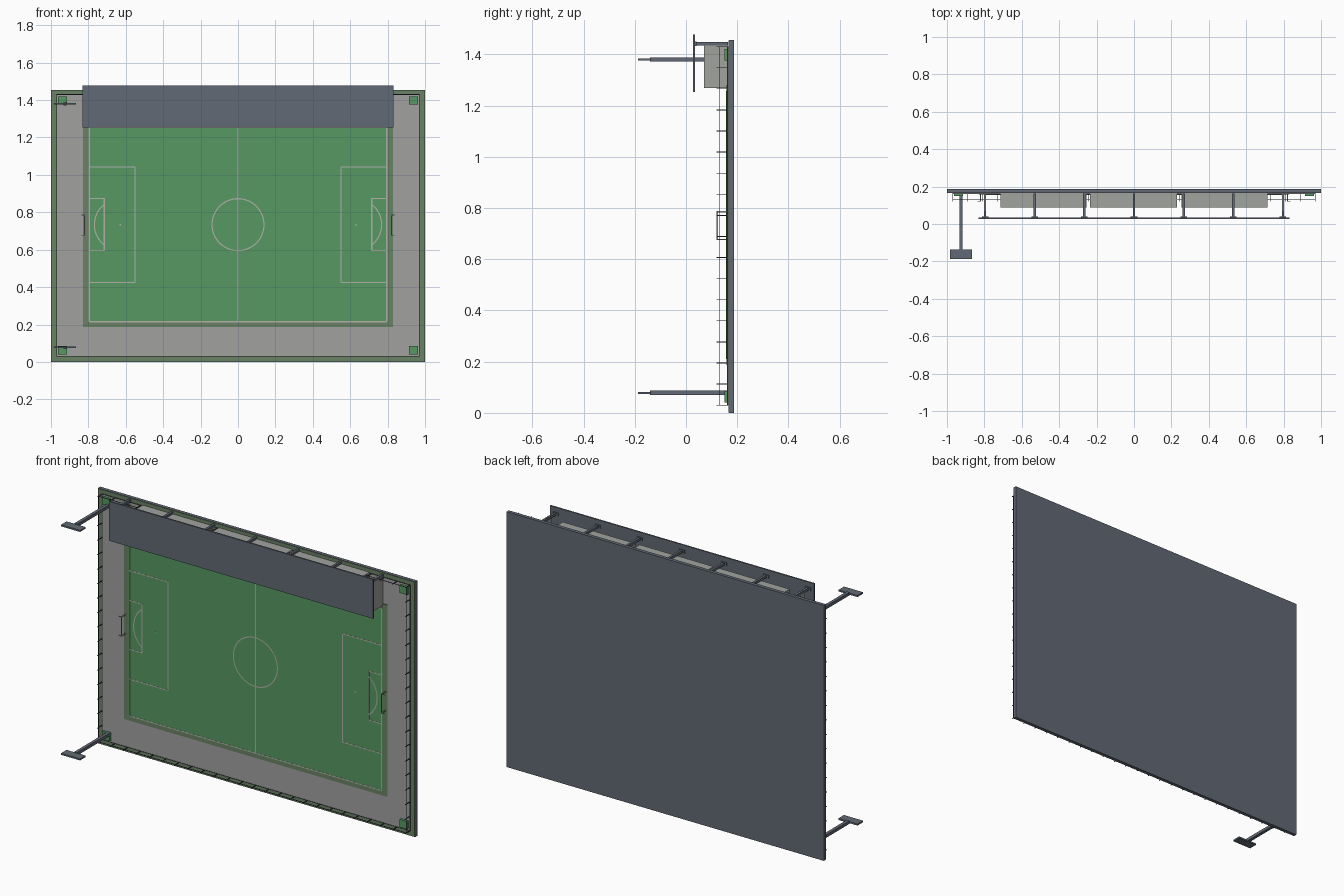
import bpy, bmesh, math
from mathutils import Vector

if "Cube" in bpy.data.objects:
    bpy.data.objects.remove(bpy.data.objects["Cube"])

def srgb(*c):
    return tuple((v / 255 / 12.92 if v < 10 else ((v / 255 + 0.055) / 1.055) ** 2.4) for v in c) + (1,)

def material(name, *c):
    m = bpy.data.materials.new(name)
    m.diffuse_color = srgb(*c)
    m.use_nodes = True
    m.node_tree.nodes["Principled BSDF"].inputs["Base Color"].default_value = m.diffuse_color
    return m

SLATE = material("slate", 98, 106, 117)
OLIVE = material("olive_grass", 106, 130, 101)
PAVING = material("grey_paving", 161, 161, 160)
TURF = material("turf_green", 86, 153, 98)
CHALK = material("chalk_lines", 178, 178, 170)
CONCRETE = material("stand_grey", 160, 163, 158)
IRON = material("dark_iron", 55, 60, 66)

def new_object(name, bm, mat):
    me = bpy.data.meshes.new(name)
    bmesh.ops.recalc_face_normals(bm, faces=bm.faces)
    bm.to_mesh(me)
    bm.free()
    me.materials.append(mat)
    ob = bpy.data.objects.new(name, me)
    bpy.context.collection.objects.link(ob)
    return ob

def add_box(bm, x, y, z):
    """Add a box given (min, max) on each axis."""
    vs = bmesh.ops.create_cube(bm, size=1)["verts"]
    for v in vs:
        v.co = Vector([(a + b) / 2 + c * (b - a) for (a, b), c in zip((x, y, z), v.co)])

def boxes(name, mat, *specs):
    bm = bmesh.new()
    for s in specs:
        add_box(bm, *s)
    return new_object(name, bm, mat)

def span(c, w):
    return (c - w / 2, c + w / 2)

MID = 0.734          # height of the pitch centre
GROUND = 0.167       # front of the base slab

# Base slab with layered ground plates
boxes("base_slab", SLATE, ((-1, 1), (GROUND, 0.187), (0, 1.455)))
boxes("grass_border", OLIVE, ((-0.998, 0.998), (0.165, GROUND), (0.002, 1.453)))
boxes("walkway", PAVING, ((-0.97, 0.97), (0.163, 0.165), (0.03, 1.43)))
boxes("pitch_apron", OLIVE, ((-0.83, 0.83), (0.159, 0.163), (0.187, 1.28)))
boxes("pitch", TURF, ((-0.8, 0.8), (0.157, 0.159), (0.21, 1.257)))

# Painted pitch lines
LY, LW = (0.1562, 0.157), 0.006
lines = bmesh.new()

def outline(x0, x1, z0, z1):
    for x in (x0, x1):
        add_box(lines, span(x, LW), LY, (z0, z1))
    for z in (z0, z1):
        add_box(lines, (min(x0, x1), max(x0, x1)), LY, span(z, LW))

def arc(cx, radius, a0, a1, n):
    rings = []
    for i in range(n + 1):
        a = a0 + (a1 - a0) * i / n
        rings.append([lines.verts.new((cx + r * math.cos(a), LY[0], MID + r * math.sin(a)))
                      for r in (radius + LW / 2, radius - LW / 2)])
    for p, q in zip(rings, rings[1:]):
        lines.faces.new((p[0], p[1], q[1], q[0]))

outline(-0.795, 0.795, 0.215, 1.253)
add_box(lines, span(0, LW), LY, (0.215, 1.253))
arc(0, 0.139, 0, 2 * math.pi, 48)
for s in (-1, 1):
    outline(s * 0.795, s * 0.55, MID - 0.309, MID + 0.309)
    outline(s * 0.795, s * 0.715, MID - 0.139, MID + 0.139)
    mid_angle = 0 if s > 0 else math.pi
    arc(s * 0.63, 0.138, mid_angle - 0.9, mid_angle + 0.9, 16)
    add_box(lines, span(s * 0.63, 0.008), LY, span(MID, 0.008))
new_object("pitch_lines", lines, CHALK)

# Goals
goal = bmesh.new()
for s in (-1, 1):
    for z in (0.677, 0.785):
        add_box(goal, span(s * 0.82, 0.005), (0.12, 0.16), span(z, 0.005))
        add_box(goal, span(s * 0.828, 0.02), (0.12, 0.124), span(z, 0.004))
    add_box(goal, span(s * 0.82, 0.005), (0.119, 0.124), (0.675, 0.787))
new_object("goals", goal, CHALK)

# Perimeter fence: posts with a thin rail
fence = bmesh.new()
FX, FZ0, FZ1 = 0.97, 0.03, 1.43
T = 0.003
for i in range(18):
    z = FZ0 + (FZ1 - FZ0) * i / 17
    for x in (-FX, FX):
        add_box(fence, span(x, T), (0.12, 0.164), span(z, T))
for i in range(1, 24):
    x = -FX + 2 * FX * i / 24
    for z in (FZ0, FZ1):
        add_box(fence, span(x, T), (0.12, 0.164), span(z, T))
for y in ((0.129, 0.131), (0.161, 0.164)):
    for x in (-FX, FX):
        add_box(fence, span(x, 0.003), y, (FZ0, FZ1))
    for z in (FZ0, FZ1):
        add_box(fence, (-FX, FX), y, span(z, 0.003))
new_object("perimeter_fence", fence, IRON)

# Corner boxes
corners = [((s * 0.938 - 0.024, s * 0.938 + 0.024), (0.15, 0.165), span(z, 0.044))
           for s in (-1, 1) for z in (0.063, 1.398)]
boxes("corner_boxes", TURF, *corners)

# Floodlight masts on the left corners
for name, z in (("lower", 0.078), ("upper", 1.38)):
    boxes(name + "_floodlight_mast", SLATE, (span(-0.925, 0.018), (-0.14, 0.163), span(z, 0.017)))
    boxes(name + "_floodlight_head", SLATE, (span(-0.925, 0.12), (-0.187, -0.137), span(z, 0.009)))

# Stand: three blocks of stepped seating between end walls
rows = 6
for name, x in (("left", (-0.715, -0.255)), ("middle", (-0.235, 0.23)), ("right", (0.255, 0.715))):
    steps = []
    for i in range(rows):
        y = 0.163 - i * 0.0125
        steps.append((x, (y - 0.0125, y), (1.285 + i * 0.025, 1.435)))
    boxes(name + "_seating", CONCRETE, *steps)
boxes("stand_end_walls", CONCRETE,
      *[(span(s * 0.797, 0.005), (0.07, 0.163), (1.268, 1.449)) for s in (-1, 1)])

# Roof and its supports
boxes("stand_roof", SLATE, ((-0.832, 0.832), (0.027, 0.036), (1.253, 1.477)))
posts = []
for i in range(-3, 4):
    x = i * 0.2655
    posts.append((span(x, 0.013), (0.036, 0.164), span(1.441, 0.014)))
    posts.append((span(x, 0.035), (0.036, 0.041), span(1.441, 0.018)))
boxes("roof_posts", SLATE, *posts)
